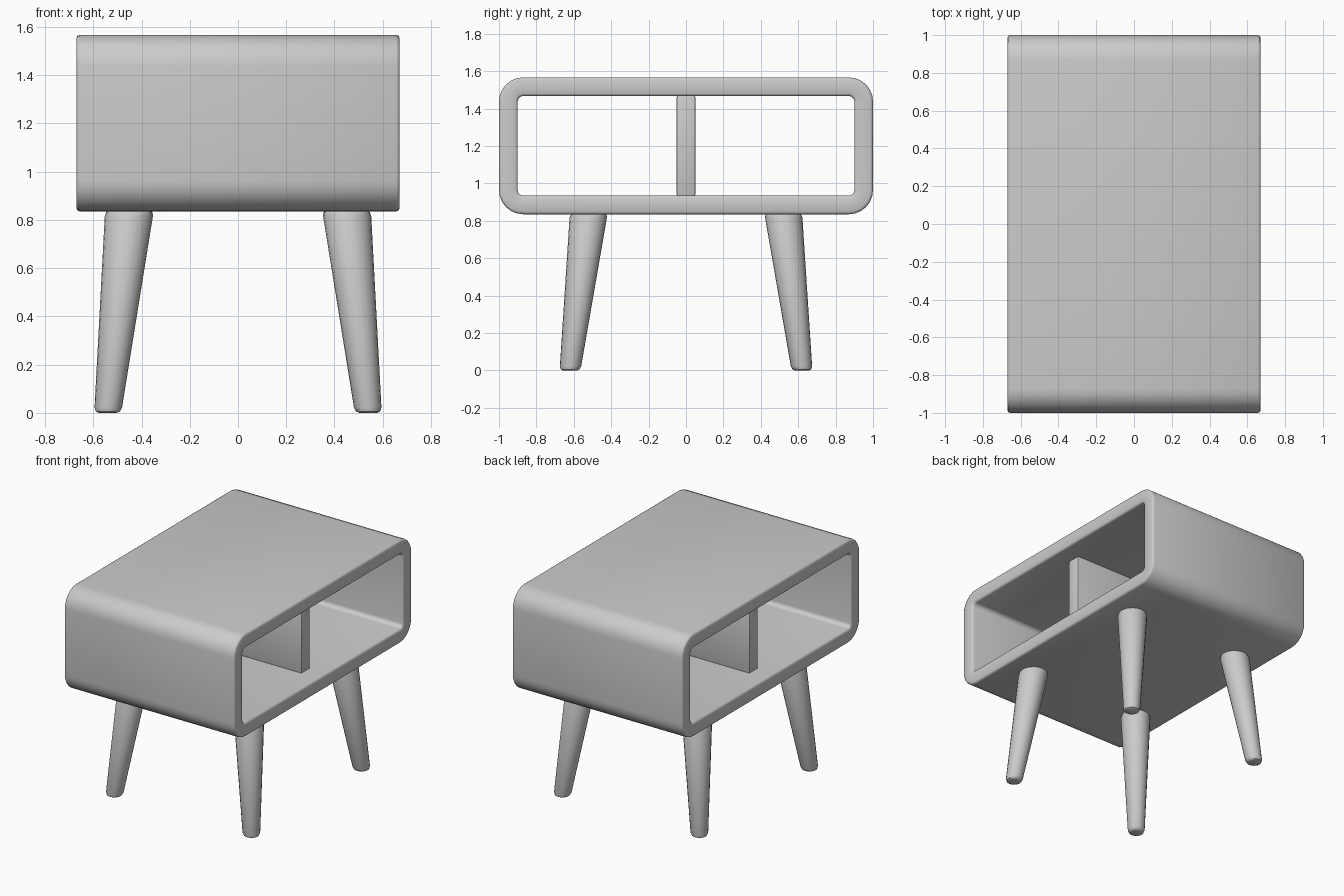
import bpy, bmesh
from math import cos, sin, pi, radians

if "Cube" in bpy.data.objects:
    bpy.data.objects.remove(bpy.data.objects["Cube"])

HX, HY, Z0, Z1 = 0.67, 1.0, 0.835, 1.567
WALL, EDGE, RADIUS = 0.1, 0.014, 0.13


def finish(name, bm, angle=40):
    bmesh.ops.recalc_face_normals(bm, faces=bm.faces)
    me = bpy.data.meshes.new(name)
    bm.to_mesh(me)
    bm.free()
    ob = bpy.data.objects.new(name, me)
    bpy.context.collection.objects.link(ob)
    bpy.ops.object.select_all(action='DESELECT')
    ob.select_set(True)
    bpy.context.view_layer.objects.active = ob
    bpy.ops.object.shade_smooth_by_angle(angle=radians(angle))
    return ob


def bridge(bm, a, b):
    n = len(a)
    for i in range(n):
        j = (i + 1) % n
        bm.faces.new((a[i], a[j], b[j], b[i]))


def rounded_rect(inset, segs=6):
    """Rounded rectangle in the yz plane, moved inwards by inset."""
    r = RADIUS - inset
    cy, cz, mid = HY - RADIUS, (Z1 - Z0) / 2 - RADIUS, (Z0 + Z1) / 2
    pts = []
    for q, (sy, sz) in enumerate([(1, 1), (-1, 1), (-1, -1), (1, -1)]):
        for k in range(segs + 1):
            a = (q + k / segs) * pi / 2
            pts.append((sy * cy + r * cos(a), mid + sz * cz + r * sin(a)))
    return pts


# cabinet shell: wall section with softened rims swept round the rounded rectangle
s = EDGE * 0.3
half = [(HX - EDGE, 0), (HX - s, s), (HX, EDGE), (HX, WALL - EDGE),
        (HX - s, WALL - s), (HX - EDGE, WALL)]
section = half + [(-x, d) for x, d in reversed(half)]
bm = bmesh.new()
loops = [[bm.verts.new((x, y, z)) for y, z in rounded_rect(d)] for x, d in section]
for i in range(len(loops)):
    bridge(bm, loops[i], loops[(i + 1) % len(loops)])
finish("cabinet_shell", bm, 50)

# centre divider, set back from both openings
bm = bmesh.new()
bmesh.ops.create_cube(bm, size=1)
for v in bm.verts:
    v.co = (v.co.x * 1.07, v.co.y * 0.1, (Z0 + Z1) / 2 + v.co.z * (Z1 - Z0 - 2 * WALL + 0.006))
bmesh.ops.bevel(bm, geom=bm.edges[:], offset=0.01, segments=2, profile=0.5, affect='EDGES')
finish("divider", bm)

# splayed tapered legs
TOP, SIDES = Z0 + 0.004, 20
rings = [(0, 0.038), (0.006, 0.05), (0.022, 0.057),
         (TOP - 0.02, 0.1), (TOP - 0.006, 0.095), (TOP, 0.085)]
for xname, sx in (("left", -1), ("right", 1)):
    for yname, sy in (("front", -1), ("back", 1)):
        bm = bmesh.new()
        prev = None
        for z, r in rings:
            t = z / TOP
            cx, cy = sx * (0.54 - 0.09 * t), sy * (0.62 - 0.1 * t)
            ring = [bm.verts.new((cx + r * cos(2 * pi * k / SIDES),
                                  cy + r * sin(2 * pi * k / SIDES), z)) for k in range(SIDES)]
            if prev:
                bridge(bm, prev, ring)
            else:
                bm.faces.new(ring)
            prev = ring
        bm.faces.new(prev)
        finish(f"{yname}_{xname}_leg", bm)
